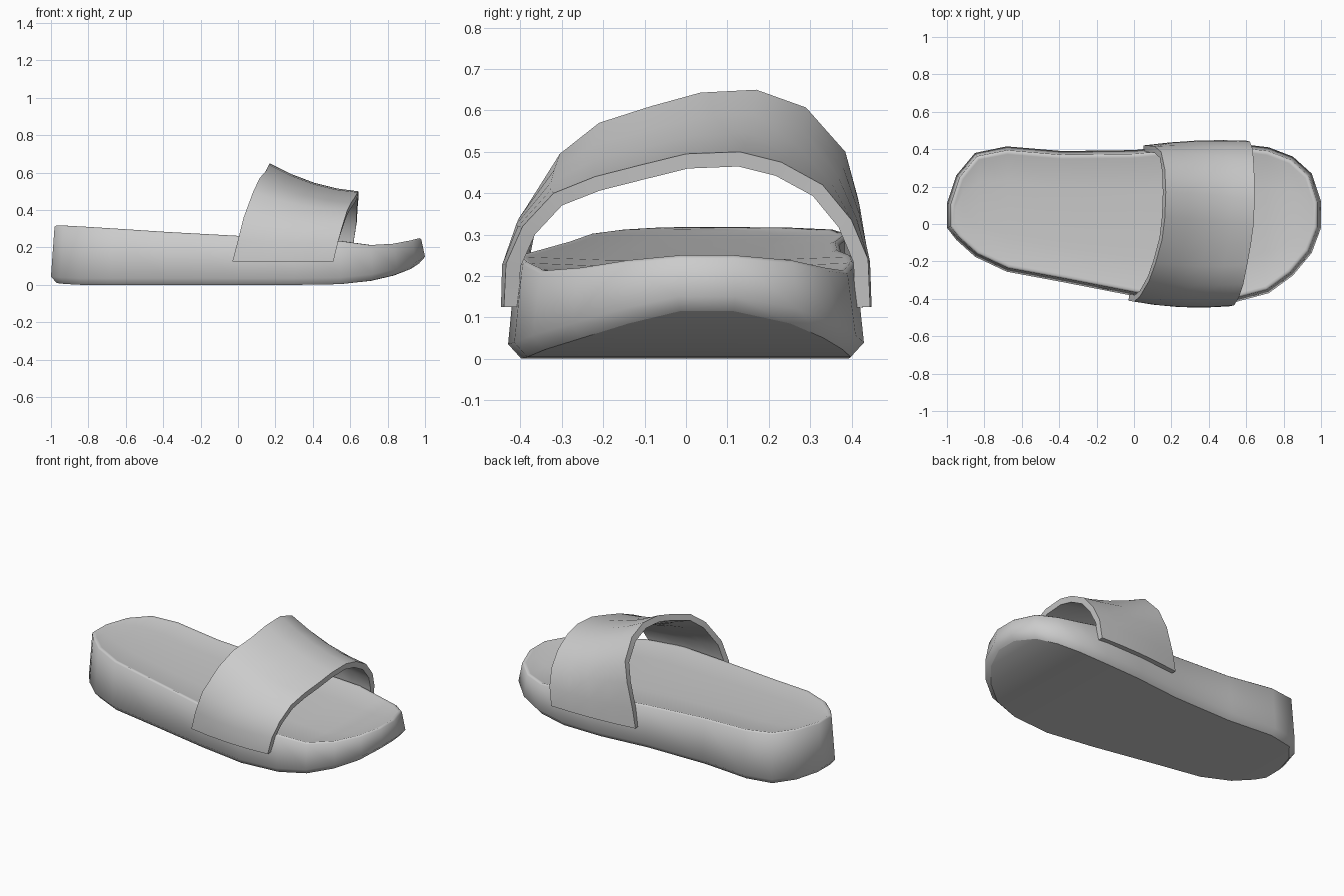
import bpy, bmesh, math
from mathutils import Vector

if "Cube" in bpy.data.objects:
    bpy.data.objects.remove(bpy.data.objects["Cube"])


def finish(name, bm, angle, thickness=0):
    bmesh.ops.recalc_face_normals(bm, faces=bm.faces)
    me = bpy.data.meshes.new(name)
    bm.to_mesh(me)
    bm.free()
    ob = bpy.data.objects.new(name, me)
    bpy.context.collection.objects.link(ob)
    bpy.ops.object.select_all(action='DESELECT')
    ob.select_set(True)
    bpy.context.view_layer.objects.active = ob
    if thickness:
        # thicken inwards, away from the outward normals
        if me.polygons[6].normal.z < 0:
            me.flip_normals()
        mod = ob.modifiers.new("thickness", 'SOLIDIFY')
        mod.thickness = thickness
        mod.offset = -1
        bpy.ops.object.modifier_apply(modifier=mod.name)
    bpy.ops.object.shade_smooth_by_angle(angle=math.radians(angle))
    return ob


# Sole stations from heel to toe: x, left y, right y, rim height, underside height
STATIONS = [
    (-1.0, .11, -.02, .318, .01), (-.95, .26, -.085, .317, .005),
    (-.85, .38, -.175, .312, .0), (-.68, .415, -.255, .302, .0),
    (-.385, .39, -.31, .283, .0), (0, .395, -.385, .262, .0),
    (.3, .425, -.43, .25, .0), (.55, .43, -.415, .235, .004),
    (.72, .41, -.37, .213, .022), (.85, .36, -.275, .22, .05),
    (.95, .27, -.155, .238, .085), (1.0, .12, -.02, .25, .115)]
N = len(STATIONS)
outline = [Vector((s[0], s[1])) for s in STATIONS]
outline += [Vector((s[0], s[2])) for s in reversed(STATIONS)]
rim = [s[3] for s in STATIONS] + [s[3] for s in reversed(STATIONS)]
under = [s[4] for s in STATIONS] + [s[4] for s in reversed(STATIONS)]


def inset(d):
    out = []
    for i, p in enumerate(outline):
        a = (p - outline[i - 1]).normalized()
        b = (outline[(i + 1) % len(outline)] - p).normalized()
        t = (a + b).normalized()
        out.append(p + Vector((t.y, -t.x)) * d)
    return out


bm = bmesh.new()


def ring(d, heights):
    return [bm.verts.new((p.x, p.y, z)) for p, z in zip(inset(d), heights)]


def bridge(a, b):
    n = len(a)
    for i in range(n):
        j = (i + 1) % n
        bm.faces.new((a[i], a[j], b[j], b[i]))


def fill(loop, cuts, dip):
    # strips across the loop, dipping towards the middle
    rows = []
    for i in range(N):
        l, r = loop[i], loop[2 * N - 1 - i]
        row = [l]
        depth = dip * min(1, i / 2, (N - 1 - i) / 2)
        for k in range(1, cuts):
            t = k / cuts
            co = l.co.lerp(r.co, t)
            co.z -= depth * 4 * t * (1 - t)
            row.append(bm.verts.new(co))
        rows.append(row + [r])
    for a, b in zip(rows, rows[1:]):
        for k in range(cuts):
            bm.faces.new((a[k], a[k + 1], b[k + 1], b[k]))
    for row in (rows[0], rows[-1]):
        if cuts > 1:
            bm.faces.new(row)


# Sole: underside, rounded lower edge, side wall, rim, footbed
bottom = ring(.032, under)
low = ring(0, [u + .035 for u in under])
top = ring(.02, [z - .008 for z in rim])
lip = ring(.03, rim)
bed = ring(.042, [z - .004 for z in rim])
for a, b in ((bottom, low), (low, top), (top, lip), (lip, bed)):
    bridge(a, b)
fill(bed, 4, .01)
fill(bottom, 1, 0)
# crisp edge round the underside, soft walls above it
for i in range(2 * N):
    e = bm.edges.get((bottom[i], bottom[(i + 1) % (2 * N)]))
    e.smooth = False
finish("sole", bm, 60)

# Strap: ankle edge and toe edge, lofted with a slight sag between
ANKLE = [(-.03, -.41, .125), (0, -.415, .24), (.03, -.39, .36), (.08, -.305, .495),
         (.115, -.21, .57), (.15, -.085, .61), (.165, .035, .643), (.17, .17, .65),
         (.165, .29, .607), (.145, .385, .50), (.11, .415, .39), (.07, .42, .24),
         (.05, .42, .125)]
TOE = [(.51, -.44, .125), (.535, -.435, .23), (.56, -.395, .32), (.585, -.32, .40),
       (.605, -.22, .44), (.625, -.11, .468), (.64, 0, .495), (.645, .13, .50),
       (.645, .23, .475), (.64, .33, .42), (.635, .40, .335), (.62, .44, .24),
       (.605, .445, .125)]
bm = bmesh.new()
rows = []
for k in range(5):
    s = k / 4
    bow = 4 * s * (1 - s)
    row = []
    for i, (a, b) in enumerate(zip(ANKLE, TOE)):
        p = Vector(a).lerp(Vector(b), s)
        p.y *= 1 + (.045 if p.y < 0 else .03) * bow
        p.z -= .03 * bow * math.sin(math.pi * i / 12)
        row.append(bm.verts.new(p))
    rows.append(row)
for a, b in zip(rows, rows[1:]):
    for i in range(12):
        bm.faces.new((a[i], b[i], b[i + 1], a[i + 1]))
finish("strap", bm, 45, thickness=.036)
